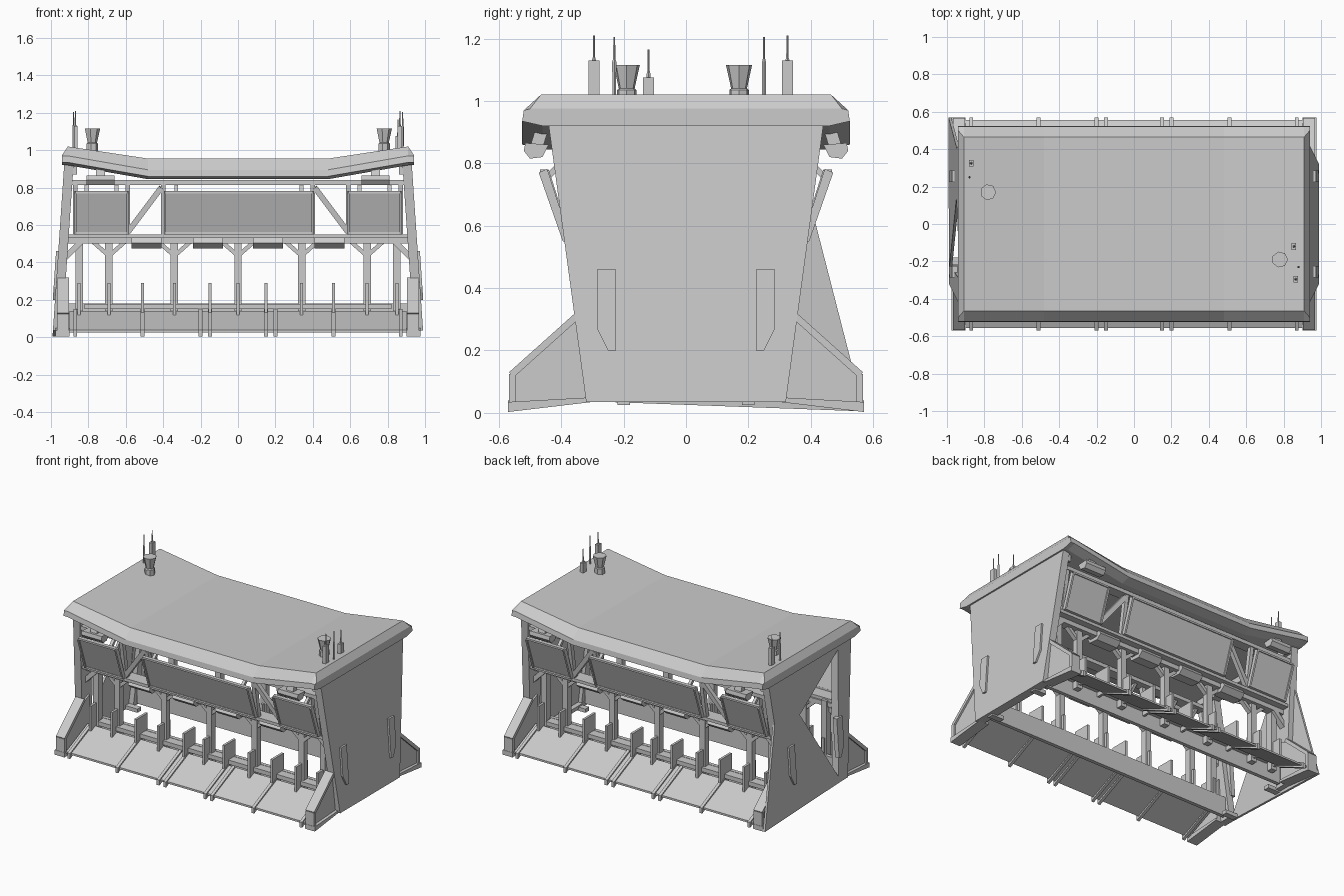
import bpy, bmesh, math
from mathutils import Vector

if "Cube" in bpy.data.objects:
    bpy.data.objects.remove(bpy.data.objects["Cube"])


def finish(name, bm):
    bmesh.ops.recalc_face_normals(bm, faces=bm.faces[:])
    me = bpy.data.meshes.new(name)
    bm.to_mesh(me)
    bm.free()
    ob = bpy.data.objects.new(name, me)
    bpy.context.collection.objects.link(ob)
    return ob


def loft(name, rings):
    """Skin a list of closed point rings and cap both ends."""
    bm = bmesh.new()
    vs = [[bm.verts.new(p) for p in r] for r in rings]
    n = len(rings[0])
    for a, b in zip(vs, vs[1:]):
        for i in range(n):
            j = (i + 1) % n
            bm.faces.new((a[i], a[j], b[j], b[i]))
    bm.faces.new(vs[0])
    bm.faces.new(vs[-1])
    return finish(name, bm)


def prism(name, yz, x0, x1):
    return loft(name, [[(x, y, z) for y, z in yz] for x in (x0, x1)])


def box(name, x0, x1, y0, y1, z0, z1):
    return prism(name, [(y0, z0), (y1, z0), (y1, z1), (y0, z1)], x0, x1)


def bar(name, a, b, w, d):
    """Rectangular bar from a to b."""
    a, b = Vector(a), Vector(b)
    t = (b - a).normalized()
    u = t.cross(Vector((0, 1, 0))).normalized()
    v = t.cross(u)
    offs = [u * i * w / 2 + v * j * d / 2 for i, j in ((-1, -1), (1, -1), (1, 1), (-1, 1))]
    return loft(name, [[p + o for o in offs] for p in (a, b)])


def wall(name, s, yz, depth, out=0.0):
    """Slab following the inward lean of the end walls, s = end sign."""
    return loft(name, [[(s * (0.992 - 0.068 * z + out - d), y, z) for y, z in yz] for d in (0, depth)])


def turned(name, x, y, rings, sides):
    return loft(name, [[(x + r * math.cos(2 * math.pi * i / sides), y + r * math.sin(2 * math.pi * i / sides), z)
                        for i in range(sides)] for r, z in rings])


# Sagging roof slab with chamfered edges
rings = []
for x, top, base, yt in ((-.94, .975, 1.03, .5), (-.91, 1.02, 1.03, .465), (-.48, .955, .955, .465),
                         (.48, .955, .955, .465), (.91, 1.02, 1.03, .465), (.94, .975, 1.03, .5)):
    half = [(yt, top), (.52, base - .06), (.525, base - .095), (.46, base - .11)]
    rings.append([(x, y, z) for y, z in half] + [(x, -y, z) for y, z in reversed(half)])
loft("roof", rings)

# End walls: solid on the right, partly open on the left
wall("right_wall_panel", 1, [(-.32, .035), (.32, .035), (.44, .93), (-.44, .93)], .025)
wall("left_wall_lower_panel", -1, [(.335, .92), (.57, .005), (-.25, .035)], .015)
wall("left_wall_upper_panel", -1, [(.36, .92), (-.34, .92), (.14, .62)], .015)
for s in (-1, 1):
    box("wall_top_beam", s * .86, s * .92, -.43, .43, .87, .92)
    for f in (-1, 1):
        wall("wall_post", s, [(f * .32, .035), (f * .22, .035), (f * .30, .92), (f * .44, .92)], .05)
        wall("wall_post_rib", s, [(f * .225, .2), (f * .25, .2), (f * .285, .27), (f * .285, .46), (f * .225, .46)],
             .03, .012)
        box("foot", s * .88, s * .97, f * .18, f * .22, .025, .05)
box("wall_foot_beam", .93, .985, -.32, .32, .035, .06)

# Long sides, identical front and back
for f in (-1, 1):
    # Sloping skirt and its ribs
    prism("ramp_plate", [(f * .555, .025), (f * .555, .038), (f * .325, .14), (f * .325, .125)], -.9, .9)
    for x in (-.87, -.51, -.2, -.15, .15, .2, .51, .87):
        prism("ramp_rib", [(f * .57, .003), (f * .57, .04), (f * .33, .15), (f * .33, .115)], x - .01, x + .01)
    for s in (-1, 1):
        # Triangular end bracket with a raised rim
        prism("ramp_end_bracket", [(f * .555, .035), (f * .55, .12), (f * .36, .29), (f * .29, .32), (f * .3, .035)],
              s * .91, s * .955)
        bar("ramp_end_rail", (s * .935, f * .56, .122), (s * .935, f * .35, .31), .065, .022)
        box("ramp_end_tip", s * .903, s * .968, f * .545, f * .568, .02, .125)
        prism("ramp_end_foot", [(f * .57, .003), (f * .57, .035), (f * .3, .05), (f * .3, .035)], s * .9, s * .975)
    # Low rail and upright fins
    box("low_beam", -.93, .93, f * .245, f * .27, .05, .18)
    box("low_rail", -.82, .82, f * .265, f * .33, .15, .178)
    for x in (-.85, -.69, -.51, -.34, -.15, 0, .15, .34, .51, .69, .85):
        box("fin", x - .008, x + .008, f * .25, f * .37, .12, .29)

    # Columns with forked heads
    for x in (-.69, -.34, 0, .34, .69):
        box("column", x - .02, x + .02, f * .27, f * .31, .1, .54)
        for s in (-1, 1):
            bar("column_brace", (x, f * .29, .435), (x + s * .085, f * .29, .51), .022, .03)
    for s in (-1, 1):
        box("end_column", s * .83, s * .87, f * .26, f * .31, .1, .54)
        bar("corner_brace", (s * .95, f * .31, .4), (s * .83, f * .31, .52), .03, .04)

    # Upper frame
    box("middle_beam", -.94, .94, f * .28, f * .375, .53, .55)
    box("middle_beam_lower", -.94, .94, f * .27, f * .33, .5, .53)
    box("top_beam", -.92, .92, f * .35, f * .42, .815, .84)
    for x in (-.87, -.59, -.4, .4, .59, .87):
        bar("frame_stud", (x, f * .355, .54), (x, f * .4, .82), .025, .03)
    for s in (-1, 1):
        bar("frame_diagonal", (s * .41, f * .4, .8), (s * .59, f * .36, .56), .03, .03)

    # Outward-leaning screens with raised frames
    for x0, x1 in ((-.39, .4), (-.87, -.59), (.59, .87)):
        prism("screen", [(f * .39, .56), (f * .37, .56), (f * .44, .78), (f * .462, .77)], x0, x1)
        for xa in (x0, x1):
            prism("screen_side_frame", [(f * .395, .55), (f * .37, .55), (f * .445, .783), (f * .472, .77)],
                  xa - .006, xa + .006)
        for y, z in ((.382, .556), (.456, .775)):
            box("screen_edge_frame", x0, x1, f * (y - .012), f * (y + .012), z - .006, z + .006)
        for xa in (x0 + .06, x1 - .06):
            bar("screen_arm", (xa, f * .44, .76), (xa, f * .38, .82), .02, .02)

    # Lamps under the middle beam and under the roof edge
    for x in (-.49, -.16, .16, .49):
        prism("under_lamp", [(f * .24, .52), (f * .26, .48), (f * .33, .475), (f * .365, .505), (f * .35, .53)],
              x - .08, x + .08)
    for s in (-1, 1):
        prism("roof_edge_lamp", [(f * .44, .86), (f * .46, .82), (f * .5, .815), (f * .52, .84), (f * .515, .865)],
              s * .66, s * .81)
        bar("roof_edge_lamp_bracket", (s * .735, f * .48, .85), (s * .735, f * .46, .915), .05, .04)

# Rooftop vents
for x, y in ((-.78, .17), (.78, -.19)):
    turned("roof_vent", x, y, [(.032, .98), (.032, 1.035), (.026, 1.04), (.043, 1.115)], 7)

# Aerials: x, y, mount top, tip
for x, y, mount, tip in ((-.87, .325, 1.13, 1.21), (-.88, .25, 1.02, 1.205), (.865, -.295, 1.13, 1.21),
                         (.88, -.23, 1.02, 1.205), (.855, -.12, 1.075, 1.165)):
    if mount > 1.03:
        box("aerial_mount", x - .012, x + .012, y - .018, y + .018, 1.0, mount)
    turned("aerial", x, y, [(.006, 1.0), (.007, tip - .08), (.004, tip - .07), (.003, tip)], 5)
